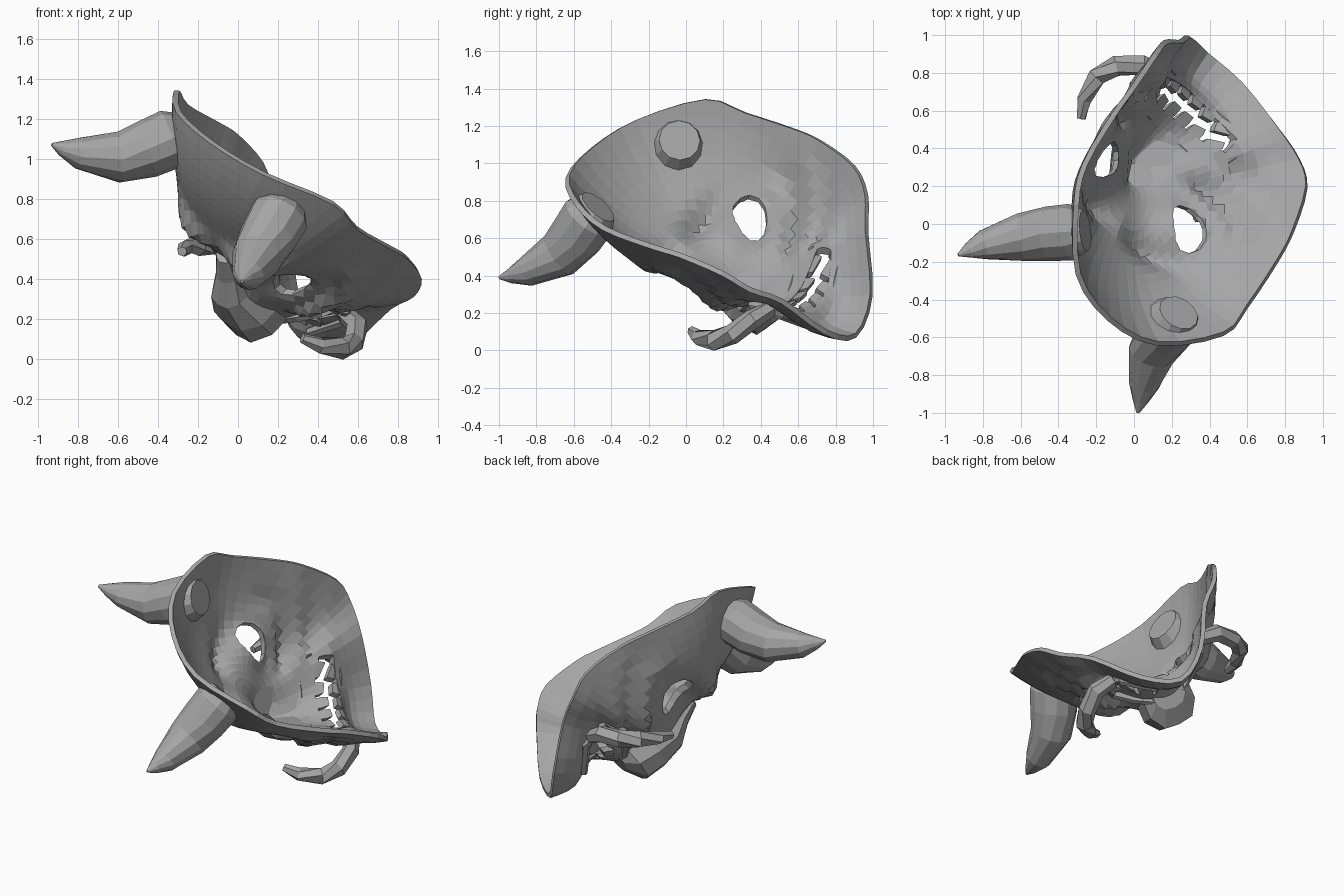
import bpy, bmesh, math
from mathutils import Matrix, Vector
from mathutils.bvhtree import BVHTree

if "Cube" in bpy.data.objects:
    bpy.data.objects.remove(bpy.data.objects["Cube"])

# Mask frame: columns are sideways, up the face, outward from the face
M = Matrix(((0.66, -0.324, -0.676, 0.10),
            (-0.58, -0.792, -0.187, 0.165),
            (-0.475, 0.517, -0.711, 0.59),
            (0, 0, 0, 1)))
grey = bpy.data.materials.new("mask grey")
grey.diffuse_color = (0.38, 0.38, 0.38, 1)
grey.use_nodes = True
grey.node_tree.nodes["Principled BSDF"].inputs["Base Color"].default_value = grey.diffuse_color


def make(name, verts, faces):
    me = bpy.data.meshes.new(name)
    me.from_pydata([M @ Vector(v) for v in verts], [], faces)
    bm = bmesh.new()
    bm.from_mesh(me)
    bmesh.ops.recalc_face_normals(bm, faces=bm.faces)
    bm.to_mesh(me)
    bm.free()
    me.materials.append(grey)
    ob = bpy.data.objects.new(name, me)
    bpy.context.collection.objects.link(ob)
    return ob


def loft(name, rings):
    """Skin closed rings of equal length and cap both ends."""
    n = len(rings[0])
    verts = [p for r in rings for p in r]
    faces = [(k * n + i, k * n + (i + 1) % n, (k + 1) * n + (i + 1) % n, (k + 1) * n + i)
             for k in range(len(rings) - 1) for i in range(n)]
    faces += [tuple(range(n)), tuple(range(len(verts) - n, len(verts)))]
    return make(name, verts, faces)


def tube(name, path, radii, sides, side):
    pts = [Vector((p[0] * side, p[1], p[2])) for p in path]
    rings = []
    for i, p in enumerate(pts):
        d = (pts[min(i + 1, len(pts) - 1)] - pts[max(i - 1, 0)]).normalized()
        u = d.cross(Vector((0, 1, 0.3))).normalized()
        w = d.cross(u)
        rings.append([p + radii[i] * (u * math.cos(q) + w * math.sin(q))
                      for q in (2 * math.pi * k / sides for k in range(sides))])
    return loft(name, rings)


def apply_mod(ob, kind, **settings):
    m = ob.modifiers.new(kind.lower(), kind)
    for k, v in settings.items():
        setattr(m, k, v)
    bpy.context.view_layer.objects.active = ob
    bpy.ops.object.modifier_apply(modifier=m.name)


# Rim outline, one half from the forehead to the chin, rounded into a smooth loop
half = [(0, .86, -.07), (.32, .80, -.11), (.59, .57, -.25), (.65, .35, -.27),
        (.66, .05, -.36), (.645, -.13, -.41), (.605, -.38, -.43), (.535, -.53, -.37),
        (.39, -.66, -.28), (.21, -.87, -.08), (0, -.945, .03)]
loop = [Vector(p) for p in half] + [Vector((-a, b, f)) for a, b, f in half[-2:0:-1]]
rim = []
for i in range(len(loop)):
    p0, p1, p2, p3 = (loop[(i + j) % len(loop)] for j in (-1, 0, 1, 2))
    for t in (0, 1 / 3, 2 / 3):
        rim.append(p1 + .5 * t * (p2 - p0 + t * (2 * p0 - 5 * p1 + 4 * p2 - p3
                                                 + t * (3 * p1 - p0 - 3 * p2 + p3))))

# Relief: side, up, spread sideways, spread up, amount
bumps = [(.22, .21, .16, .07, .08), (.31, 0, .11, .11, -.11), (.37, -.25, .10, .08, .04),
         (0, -.24, .12, .17, .14), (0, -.62, .25, .12, -.15), (.33, -.50, .12, .12, -.10)]
C = Vector((0, -.05))


def surface(p, t):
    a, b = C.x + (p.x - C.x) * t, C.y + (p.y - C.y) * t
    f = .18 + (p.z - .18) * t ** 2.6
    fade = 1 - t ** 4
    for ca, cb, sa, sb, amt in bumps:
        f += fade * amt * math.exp(-((abs(a) - ca) / sa) ** 2 - ((b - cb) / sb) ** 2)
    # Cheek folds sweeping from the rim under the eye
    d = math.hypot(abs(a) - .2, b - .05)
    side = min(1, max(0, abs(a) - .2) / .12) * min(1, max(0, .12 - b) / .15)
    f += (1 - t ** 8) * side * .035 * math.sin(44 * (d - .17)) * math.exp(-((d - .4) / .17) ** 2)
    return (a, b, f)


# Face shell
R, N = 17, len(rim)
verts = [surface(p, k / R) for k in range(1, R + 1) for p in rim] + [surface(rim[0], 0)]
faces = [(k * N + i, k * N + (i + 1) % N, (k + 1) * N + (i + 1) % N, (k + 1) * N + i)
         for k in range(R - 1) for i in range(N)]
faces += [(len(verts) - 1, (i + 1) % N, i) for i in range(N)]
tree = BVHTree.FromPolygons([Vector(v) for v in verts], faces)
shell = make("face_shell", verts, faces)
apply_mod(shell, 'SOLIDIFY', thickness=.028, offset=0)


def height(a, b):
    hit = tree.ray_cast(Vector((a, b, 2)), Vector((0, 0, -1)))[0]
    return hit.z if hit else 0


def cut(outline):
    cutter = loft("cutter", [[(a, b, f) for a, b in outline] for f in (-.7, .7)])
    cutter.hide_render = True
    apply_mod(shell, 'BOOLEAN', operation='DIFFERENCE', solver='EXACT', object=cutter)
    bpy.data.objects.remove(cutter)


def mouth_b(a):
    return -.59 + 1.2 * a * a


# Slanted eye holes
for s in (-1, 1):
    ring = []
    for k in range(12):
        q = 2 * math.pi * k / 12
        u, v = .08 * math.cos(q), .135 * math.sin(q)
        ring.append((s * (.315 + .87 * u + .5 * v), .87 * v - .5 * u))
    cut(ring)

# Mouth slot
steps = [-.28 + .056 * i for i in range(11)]
gap = [.078 * math.sqrt(1 - (a / .33) ** 2) for a in steps]
cut([(a, mouth_b(a) + g) for a, g in zip(steps, gap)] +
    [(a, mouth_b(a) - g) for a, g in reversed(list(zip(steps, gap)))])

# Teeth in two rows
for row, s in (("upper", 1), ("lower", -1)):
    for i in range(6):
        a0 = (i - 2.5) * .09
        rings = []
        for e, w in ((.024, .030), (.055, .037), (.09, .034)):
            rings.append([(a0 + da, mouth_b(a0) + s * e, height(a0 + da, mouth_b(a0) + s * e) + df)
                          for da, df in ((-w, -.012), (w, -.012), (w, .025), (-w, .025))])
        loft(row + "_tooth", rings)

# Nose with flared nostrils
rings = []
for b, w, hi in ((.12, .05, .22), (.0, .07, .27), (-.12, .10, .345),
                 (-.28, .17, .36), (-.42, .155, .345), (-.48, .10, .23)):
    lo = height(w, b) - .005
    hi = max(hi, height(0, b) + .02)
    mid = lo + (hi - lo) * .6
    rings.append([(-w, b, lo), (-w, b, mid), (-w * .6, b, hi), (0, b, hi + .012),
                  (w * .6, b, hi), (w, b, mid), (w, b, lo), (0, b, height(0, b) - .005)])
loft("nose", rings)

for s in (-1, 1):
    # Horns
    tube("horn", [(.375, .55, -.10), (.41, .57, -.03), (.46, .59, .09), (.525, .63, .218),
                  (.643, .737, .346), (.69, .80, .39), (.72, .845, .416)],
         [.11, .15, .145, .128, .08, .04, .008], 12, s)
    # Curved tusks beside the mouth
    tube("tusk", [(.30, -.56, -.09), (.42, -.53, -.07), (.51, -.48, .02), (.545, -.40, .10),
                  (.51, -.29, .18), (.455, -.215, .22)],
         [.045, .055, .055, .055, .042, .025], 6, s)
    # Lip folds around the mouth corner, seated on the shell
    tube("lip_fold", [(a, b, height(a, b) + .025) for a, b in
                      ((.08, -.46), (.20, -.41), (.30, -.39), (.345, -.46), (.27, -.62), (.10, -.71))],
         [.025, .03, .03, .03, .03, .025], 6, s)
